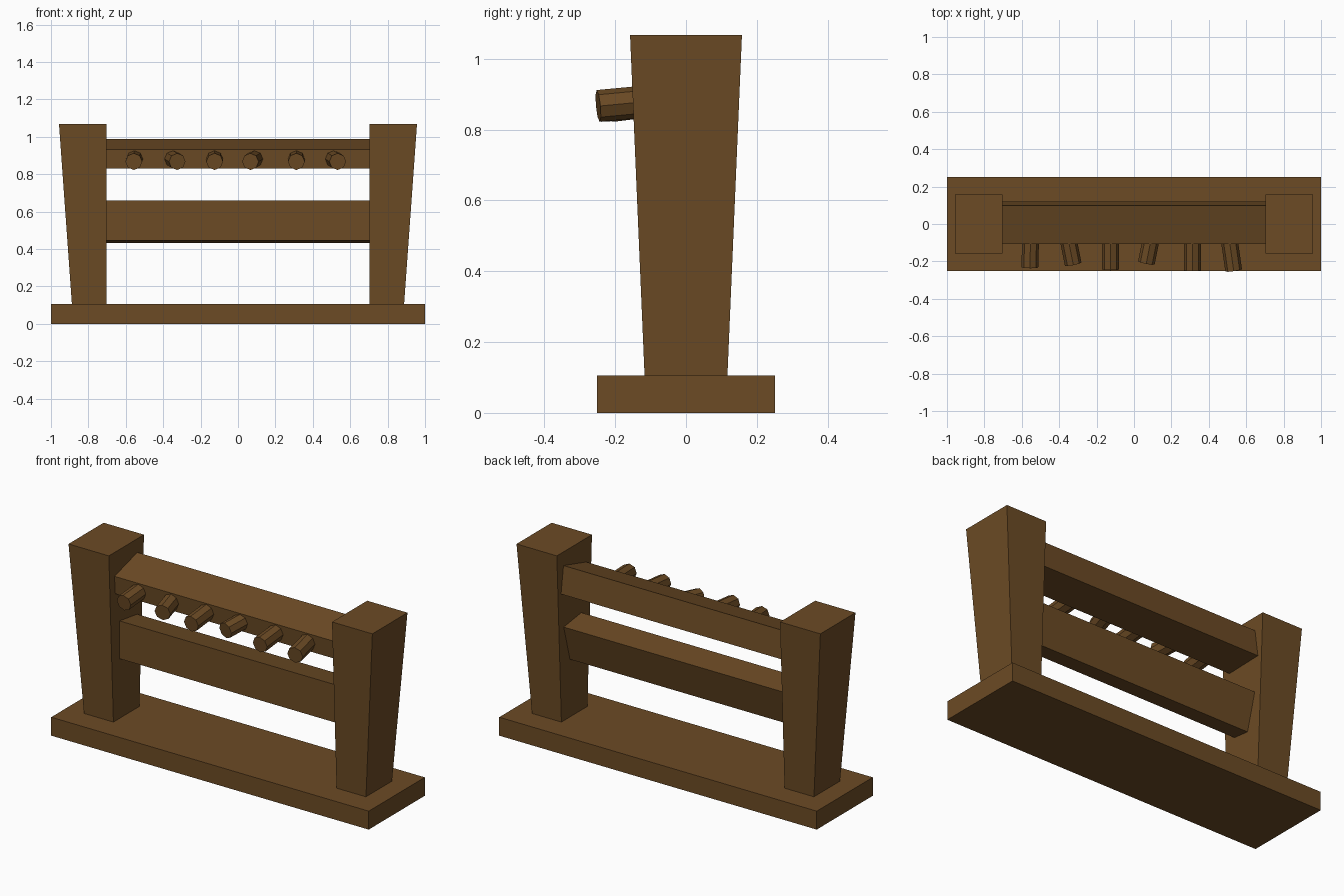
import bpy, bmesh
from mathutils import Vector

if "Cube" in bpy.data.objects:
    bpy.data.objects.remove(bpy.data.objects["Cube"])

wood = bpy.data.materials.new("brown wood")
wood.diffuse_color = (0.15, 0.07, 0.018, 1)
wood.use_nodes = True
wood.node_tree.nodes["Principled BSDF"].inputs["Base Color"].default_value = wood.diffuse_color


def loft(name, loop_a, loop_b):
    """Closed solid between two matching loops of points."""
    bm = bmesh.new()
    a = [bm.verts.new(p) for p in loop_a]
    b = [bm.verts.new(p) for p in loop_b]
    n = len(a)
    bm.faces.new(a)
    bm.faces.new(b)
    for i in range(n):
        j = (i + 1) % n
        bm.faces.new((a[i], a[j], b[j], b[i]))
    bmesh.ops.recalc_face_normals(bm, faces=bm.faces)
    mesh = bpy.data.meshes.new(name)
    bm.to_mesh(mesh)
    bm.free()
    mesh.materials.append(wood)
    obj = bpy.data.objects.new(name, mesh)
    bpy.context.collection.objects.link(obj)
    return obj


def rect(x0, x1, y, z):
    return [(x0, -y, z), (x1, -y, z), (x1, y, z), (x0, y, z)]


def rail(name, section, half):
    return loft(name, [(-half, y, z) for y, z in section],
                [(half, y, z) for y, z in section])


def peg(name, base, tip, radius, sides=8):
    base, tip = Vector(base), Vector(tip)
    axis = tip - base
    bm = bmesh.new()
    bmesh.ops.create_cone(bm, cap_ends=True, segments=sides, radius1=radius,
                          radius2=radius, depth=axis.length)
    mesh = bpy.data.meshes.new(name)
    bm.to_mesh(mesh)
    bm.free()
    mesh.materials.append(wood)
    obj = bpy.data.objects.new(name, mesh)
    obj.location = (base + tip) / 2
    obj.rotation_euler = axis.to_track_quat('Z', 'Y').to_euler()
    bpy.context.collection.objects.link(obj)


# Base board
loft("base_board", rect(-1, 1, 0.252, 0), rect(-1, 1, 0.252, 0.105))

# Posts, flaring outwards towards the top
for side, s in (("left", -1), ("right", 1)):
    loft(side + "_post", rect(s * 0.703, s * 0.888, 0.117, 0.105),
         rect(s * 0.703, s * 0.957, 0.158, 1.067))

# Rails with rough-hewn, uneven sections (y, z)
rail("top_rail", [(-0.1, 0.829), (-0.107, 0.931), (0.098, 0.989), (0.12, 0.835)], 0.705)
rail("lower_rail", [(-0.062, 0.445), (-0.062, 0.66), (0.096, 0.638), (0.04, 0.433)], 0.705)

# Pegs: x at the rail, x at the tip, y of the tip
for i, (xb, xt, yt) in enumerate([(-0.553, -0.557, -0.232), (-0.35, -0.325, -0.215),
                                  (-0.125, -0.125, -0.243), (0.09, 0.066, -0.208),
                                  (0.312, 0.312, -0.248), (0.51, 0.533, -0.248)]):
    peg(f"peg_{i + 1}", (xb, -0.09, 0.882), (xt, yt, 0.867), 0.045)
